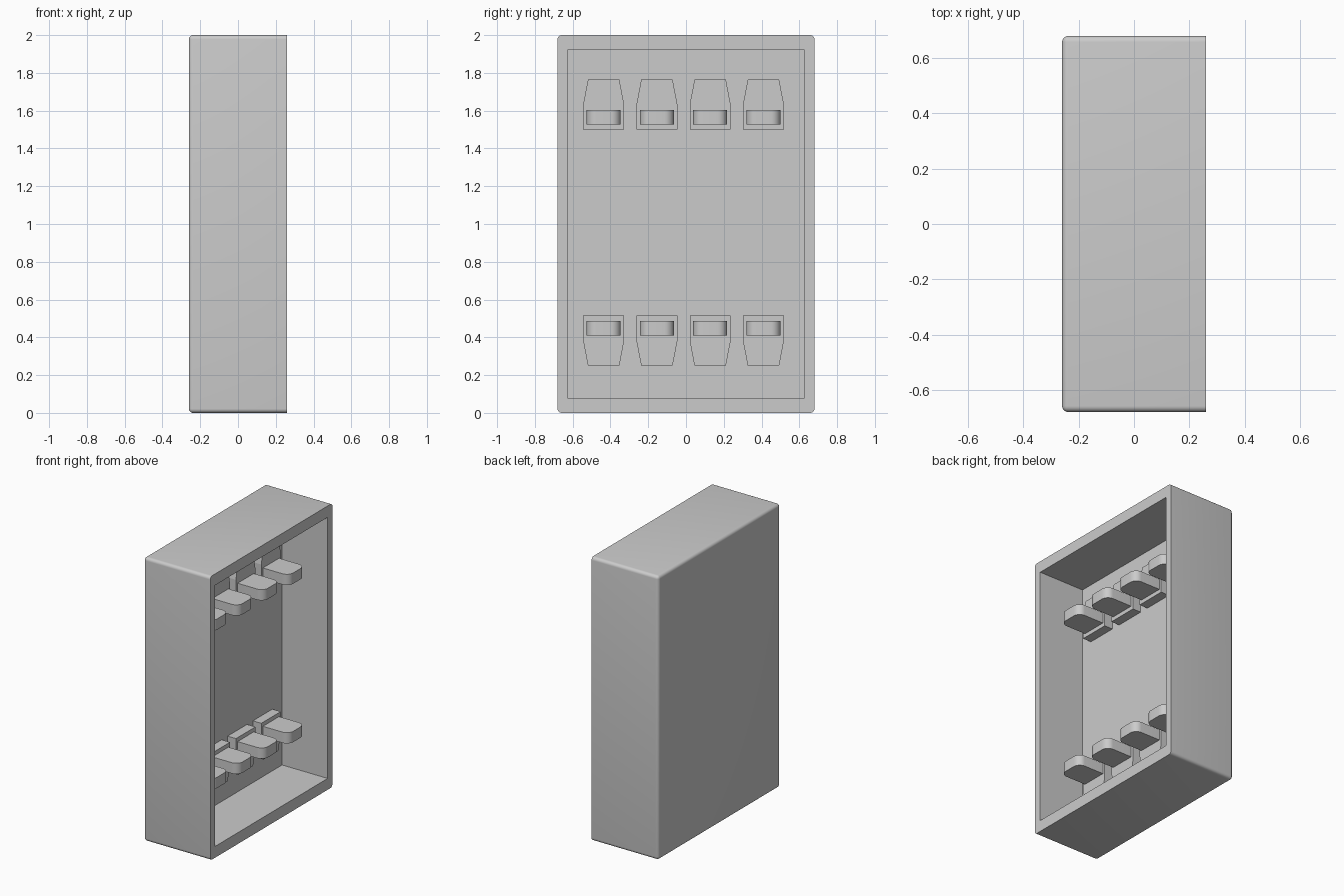
import bpy
import bmesh
from mathutils import Matrix, Vector

if "Cube" in bpy.data.objects:
    bpy.data.objects.remove(bpy.data.objects["Cube"], do_unlink=True)

grey = bpy.data.materials.new("plain grey")
grey.use_nodes = True
grey.diffuse_color = (0.6, 0.6, 0.6, 1)
grey.node_tree.nodes["Principled BSDF"].inputs["Base Color"].default_value = (0.6, 0.6, 0.6, 1)

FLOOR, PAD_TOP, TAB_TIP, RIM = -0.095, -0.03, 0.172, 0.26
MID_Z = 1.007


def finish(name, bm):
    bmesh.ops.recalc_face_normals(bm, faces=bm.faces)
    mesh = bpy.data.meshes.new(name)
    bm.to_mesh(mesh)
    bm.free()
    mesh.materials.append(grey)
    obj = bpy.data.objects.new(name, mesh)
    bpy.context.collection.objects.link(obj)
    return obj


def box(low, high):
    low, high = Vector(low), Vector(high)
    bm = bmesh.new()
    bmesh.ops.create_cube(bm, size=1, matrix=Matrix.Translation((low + high) / 2)
                          @ Matrix.Diagonal((*(high - low), 1)))
    return bm


def smooth(obj):
    bpy.ops.object.select_all(action="DESELECT")
    obj.select_set(True)
    bpy.context.view_layer.objects.active = obj
    bpy.ops.object.shade_smooth_by_angle(angle=0.6)


def round_edges(bm, edges, radius, segments):
    bmesh.ops.bevel(bm, geom=edges, offset=radius, segments=segments,
                    profile=0.5, affect="EDGES")


# Housing: rounded everywhere except the flat open rim
bm = box((-RIM, -0.68, 0), (RIM, 0.68, 2))
round_edges(bm, [e for e in bm.edges if min(v.co.x for v in e.verts) < 0], 0.022, 5)
housing = finish("housing", bm)

# Hollow out the housing with a sharp-cornered cavity
cutter = finish("cavity_cutter", box((FLOOR, -0.627, 0.08), (0.5, 0.627, 1.92)))
cutter.hide_render = True
cut = housing.modifiers.new("cavity", "BOOLEAN")
cut.object = cutter
cut.operation = "DIFFERENCE"
cut.solver = "EXACT"
bpy.context.view_layer.objects.active = housing
bpy.ops.object.modifier_apply(modifier=cut.name)
bpy.data.objects.remove(cutter, do_unlink=True)
smooth(housing)


# Tapered pad: the half outline is mirrored, then extruded off the floor
def pad(name, y, side):
    half = [(0.108, 0.492), (0.108, 0.627), (0.083, 0.757)]
    outline = half + [(-w, h) for w, h in reversed(half)]
    bm = bmesh.new()
    face = bm.faces.new([bm.verts.new((FLOOR - 0.01, y + w, MID_Z + side * h))
                         for w, h in outline])
    top = bmesh.ops.extrude_face_region(bm, geom=[face])["geom"]
    for v in top:
        if isinstance(v, bmesh.types.BMVert):
            v.co.x = PAD_TOP
    finish(name, bm)


# Tab standing on the pad, with its two tip corners rounded
def tab(name, y, side):
    z1, z2 = sorted((MID_Z + side * 0.52, MID_Z + side * 0.596))
    bm = box((PAD_TOP - 0.01, y - 0.09, z1), (TAB_TIP, y + 0.09, z2))
    tips = [e for e in bm.edges if all(v.co.x > 0 for v in e.verts)
            and abs(e.verts[0].co.z - e.verts[1].co.z) > 0.01]
    round_edges(bm, tips, 0.05, 8)
    smooth(finish(name, bm))


for row, side in (("upper", 1), ("lower", -1)):
    for i in range(4):
        y = -0.013 + (i - 1.5) * 0.282
        pad(f"{row}_pad_{i + 1}", y, side)
        tab(f"{row}_tab_{i + 1}", y, side)
